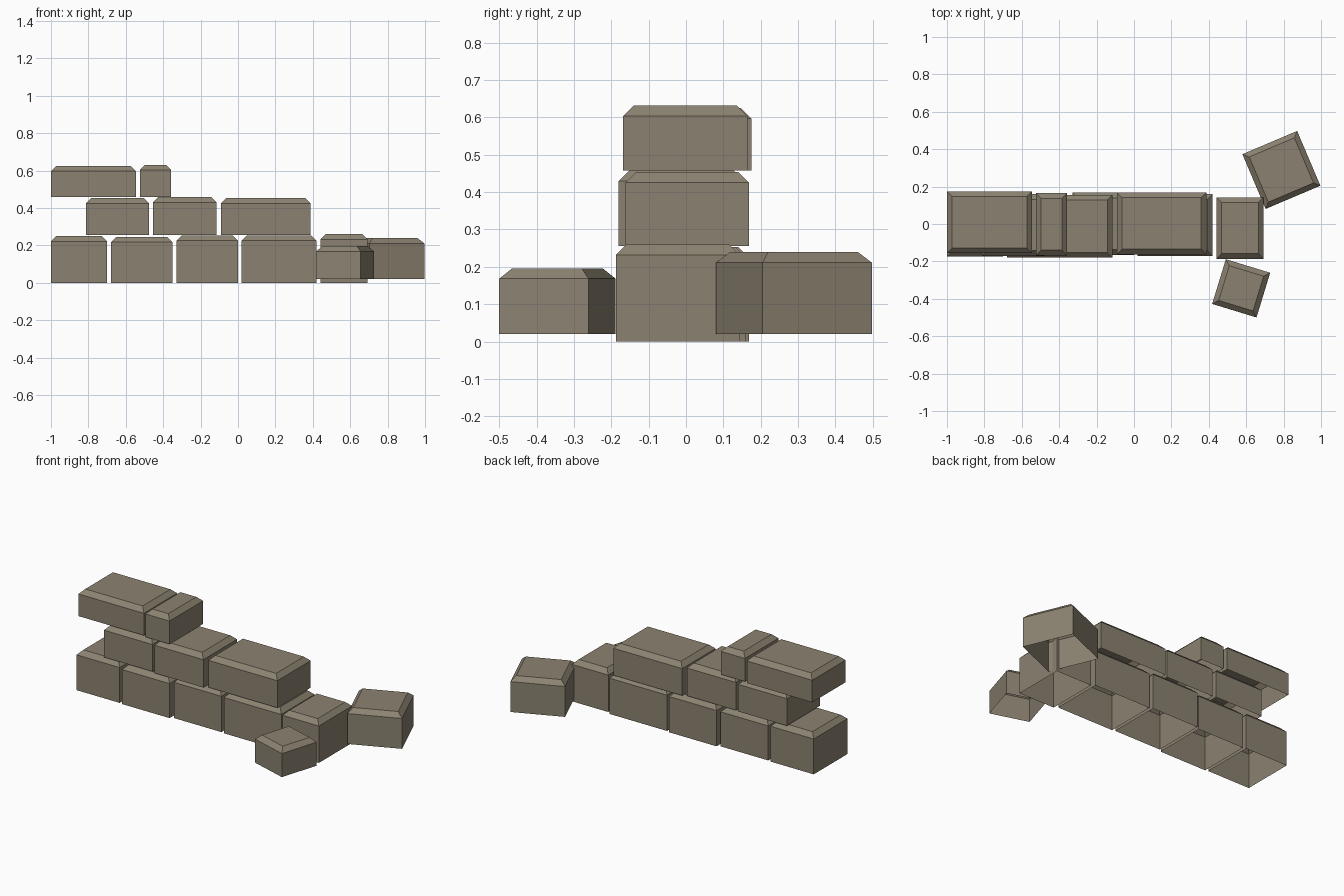
import bpy, bmesh
from math import radians
from mathutils import Matrix

if "Cube" in bpy.data.objects:
    bpy.data.objects.remove(bpy.data.objects["Cube"])

stone = bpy.data.materials.new("stone")
stone.diffuse_color = (0.26, 0.225, 0.165, 1)
stone.use_nodes = True
stone.node_tree.nodes["Principled BSDF"].inputs["Base Color"].default_value = stone.diffuse_color


def block(name, x0, x1, y0, y1, z0, z1, angle=0, bevel=0.028):
    """Open-bottomed stone with a chamfered top rim."""
    cx, cy = (x0 + x1) / 2, (y0 + y1) / 2
    hx, hy = (x1 - x0) / 2, (y1 - y0) / 2
    bm = bmesh.new()
    rings = []
    for inset, z in ((0, z0), (0, z1 - bevel), (bevel, z1)):
        a, b = hx - inset, hy - inset
        rings.append([bm.verts.new((sx * a, sy * b, z))
                      for sx, sy in ((-1, -1), (1, -1), (1, 1), (-1, 1))])
    for low, high in zip(rings, rings[1:]):
        for i in range(4):
            j = (i + 1) % 4
            bm.faces.new((low[i], low[j], high[j], high[i]))
    bm.faces.new(rings[-1])
    bm.transform(Matrix.Translation((cx, cy, 0)) @ Matrix.Rotation(radians(angle), 4, 'Z'))
    mesh = bpy.data.meshes.new(name)
    bm.to_mesh(mesh)
    bm.free()
    mesh.materials.append(stone)
    bpy.context.collection.objects.link(bpy.data.objects.new(name, mesh))


# Wall courses: x0, x1, y0, y1, z0, z1
courses = {
    "bottom_course": [
        (-1.00, -0.70, -0.175, 0.16, 0, 0.25),
        (-0.68, -0.35, -0.18, 0.155, 0, 0.245),
        (-0.33, 0.00, -0.165, 0.168, 0, 0.253),
        (0.02, 0.42, -0.17, 0.16, 0, 0.253),
        (0.44, 0.693, -0.187, 0.143, 0, 0.26)],
    "middle_course": [
        (-0.813, -0.475, -0.17, 0.16, 0.255, 0.453),
        (-0.455, -0.115, -0.18, 0.155, 0.255, 0.458),
        (-0.092, 0.387, -0.162, 0.169, 0.255, 0.453)],
    "top_course": [
        (-1.00, -0.545, -0.156, 0.175, 0.458, 0.625),
        (-0.525, -0.358, -0.168, 0.165, 0.458, 0.631)],
}
for course, stones in courses.items():
    for n, dims in enumerate(stones, 1):
        block(f"{course}_stone_{n}", *dims)

# Fallen stones beside the wall
block("fallen_stone_large", 0.629, 0.947, 0.13, 0.448, 0.02, 0.239, 23)
block("fallen_stone_small", 0.449, 0.697, -0.469, -0.219, 0.02, 0.196, -17)
